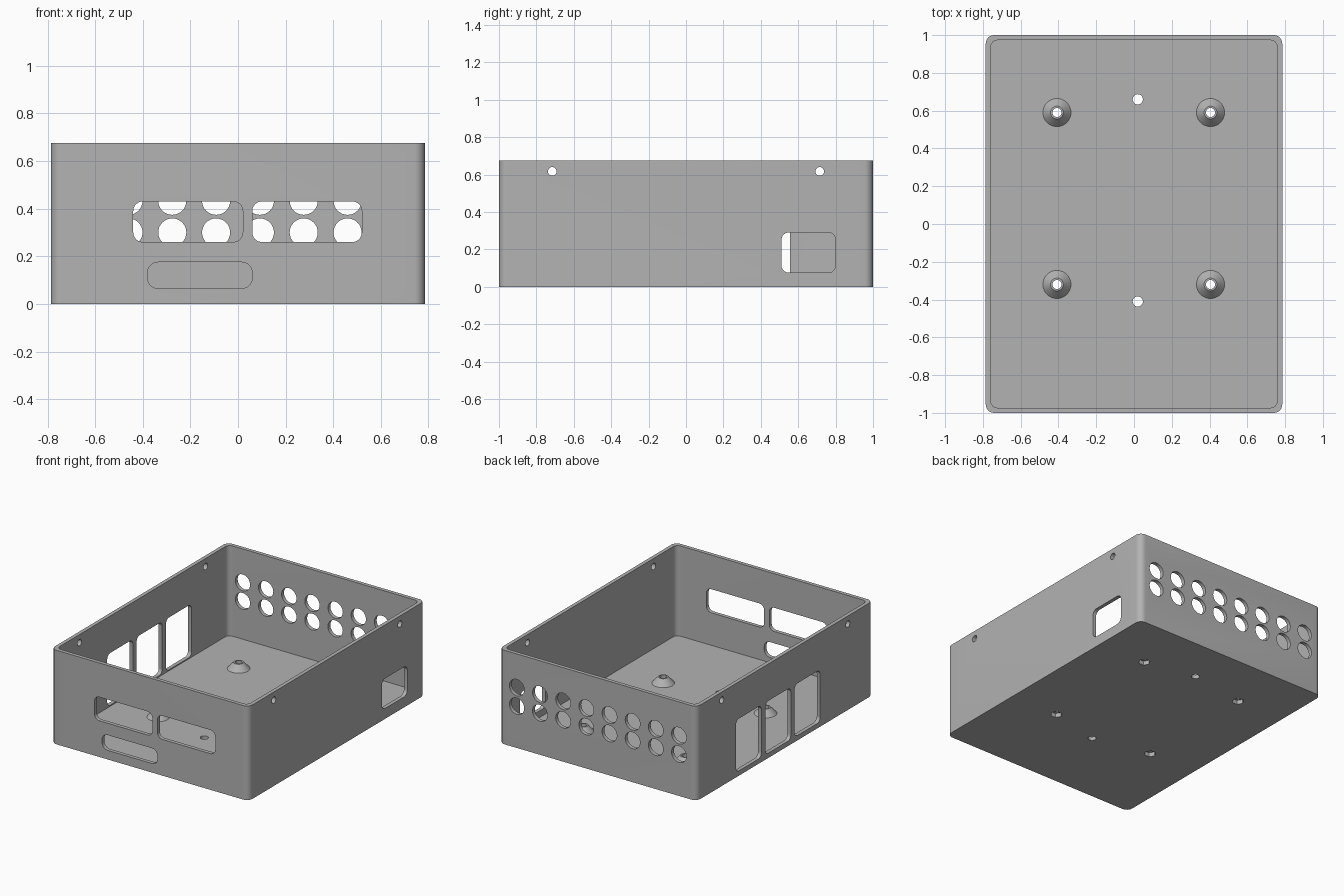
import bpy, bmesh
from math import cos, sin, pi

if "Cube" in bpy.data.objects:
    bpy.data.objects.remove(bpy.data.objects["Cube"])

HX, HY, H = 0.785, 1.0, 0.675      # half width, half depth, height
WALL, FLOOR = 0.027, 0.027

grey = bpy.data.materials.new("mid grey plastic")
grey.use_nodes = True
grey.diffuse_color = (0.45, 0.45, 0.45, 1)
grey.node_tree.nodes["Principled BSDF"].inputs["Base Color"].default_value = (0.45, 0.45, 0.45, 1)


def rounded(u0, u1, v0, v1, r, steps=8):
    """Rounded rectangle outline."""
    corners = [(u1 - r, v1 - r), (u0 + r, v1 - r), (u0 + r, v0 + r), (u1 - r, v0 + r)]
    return [(cu + r * cos((k + i / steps) * pi / 2), cv + r * sin((k + i / steps) * pi / 2))
            for k, (cu, cv) in enumerate(corners) for i in range(steps + 1)]


def circle(u, v, r, n=32):
    return [(u + r * cos(2 * pi * i / n), v + r * sin(2 * pi * i / n)) for i in range(n)]


def prism(bm, axis, outline, d0, d1, top=None):
    """Loft an outline along an axis from d0 to d1."""
    place = {"x": lambda u, v, d: (d, u, v),
             "y": lambda u, v, d: (u, d, v),
             "z": lambda u, v, d: (u, v, d)}[axis]
    a = [bm.verts.new(place(u, v, d0)) for u, v in outline]
    b = [bm.verts.new(place(u, v, d1)) for u, v in (top or outline)]
    faces = [bm.faces.new(a), bm.faces.new(b)]
    for i in range(len(a)):
        j = (i + 1) % len(a)
        faces.append(bm.faces.new((a[i], a[j], b[j], b[i])))
    bmesh.ops.recalc_face_normals(bm, faces=faces)


def finish(bm, name):
    mesh = bpy.data.meshes.new(name)
    bm.to_mesh(mesh)
    bm.free()
    mesh.materials.append(grey)
    obj = bpy.data.objects.new(name, mesh)
    bpy.context.collection.objects.link(obj)
    return obj


def combine(target, bm, operation):
    """Apply a boolean with a temporary helper solid."""
    helper = finish(bm, "helper")
    helper.hide_render = True
    mod = target.modifiers.new("boolean", "BOOLEAN")
    mod.operation, mod.solver, mod.object = operation, "EXACT", helper
    bpy.context.view_layer.objects.active = target
    bpy.ops.object.modifier_apply(modifier=mod.name)
    bpy.data.objects.remove(helper)


# Open tray with rounded upright corners
bm = bmesh.new()
prism(bm, "z", rounded(-HX, HX, -HY, HY, 0.045), 0, H)
case = finish(bm, "enclosure_case")
bm = bmesh.new()
prism(bm, "z", rounded(-HX + WALL, HX - WALL, -HY + WALL, HY - WALL, 0.035), FLOOR, H + 0.1)
combine(case, bm, "DIFFERENCE")

# Conical mounting posts on the floor
posts = [(x, y) for x in (-0.408, 0.405) for y in (-0.32, 0.59)]
bm = bmesh.new()
for x, y in posts:
    prism(bm, "z", circle(x, y, 0.078), FLOOR - 0.004, FLOOR + 0.045, circle(x, y, 0.034))
combine(case, bm, "UNION")

# Wall openings and round holes
bm = bmesh.new()
front = (-HY - 0.05, -HY + 0.08)
back = (HY - 0.08, HY + 0.05)
left = (HX - 0.08, HX + 0.05)
right = (-HX - 0.05, -HX + 0.08)
for u in (-0.44, 0.06):
    prism(bm, "y", rounded(u, u + 0.46, 0.26, 0.43, 0.04), *front)
prism(bm, "y", rounded(-0.38, 0.06, 0.065, 0.175, 0.045), *front)
for i in range(8):
    for z in (0.3, 0.433):
        prism(bm, "y", circle((i - 3.5) * 0.184, z, 0.059), *back)
prism(bm, "x", rounded(0.51, 0.80, 0.075, 0.29, 0.04), *left)
for i in range(3):
    v = 0.265 - i * 0.333
    prism(bm, "x", rounded(v, v + 0.29, 0.035, 0.41, 0.035), *right)
for side in (left, right):
    for y in (-0.715, 0.715):
        prism(bm, "x", circle(y, 0.617, 0.023, 24), *side)

# Floor holes and post bores
for y in (-0.41, 0.66):
    prism(bm, "z", circle(0.02, y, 0.027, 24), -0.05, 0.1)
for x, y in posts:
    prism(bm, "z", circle(x, y, 0.024, 24), -0.05, 0.15)
combine(case, bm, "DIFFERENCE")

# Hexagonal nut pockets under the posts
bm = bmesh.new()
for x, y in posts:
    prism(bm, "z", circle(x, y, 0.04, 6), -0.05, 0.03)
combine(case, bm, "DIFFERENCE")

bpy.ops.object.select_all(action="DESELECT")
case.select_set(True)
bpy.context.view_layer.objects.active = case
bpy.ops.object.shade_smooth_by_angle(angle=pi / 6)
